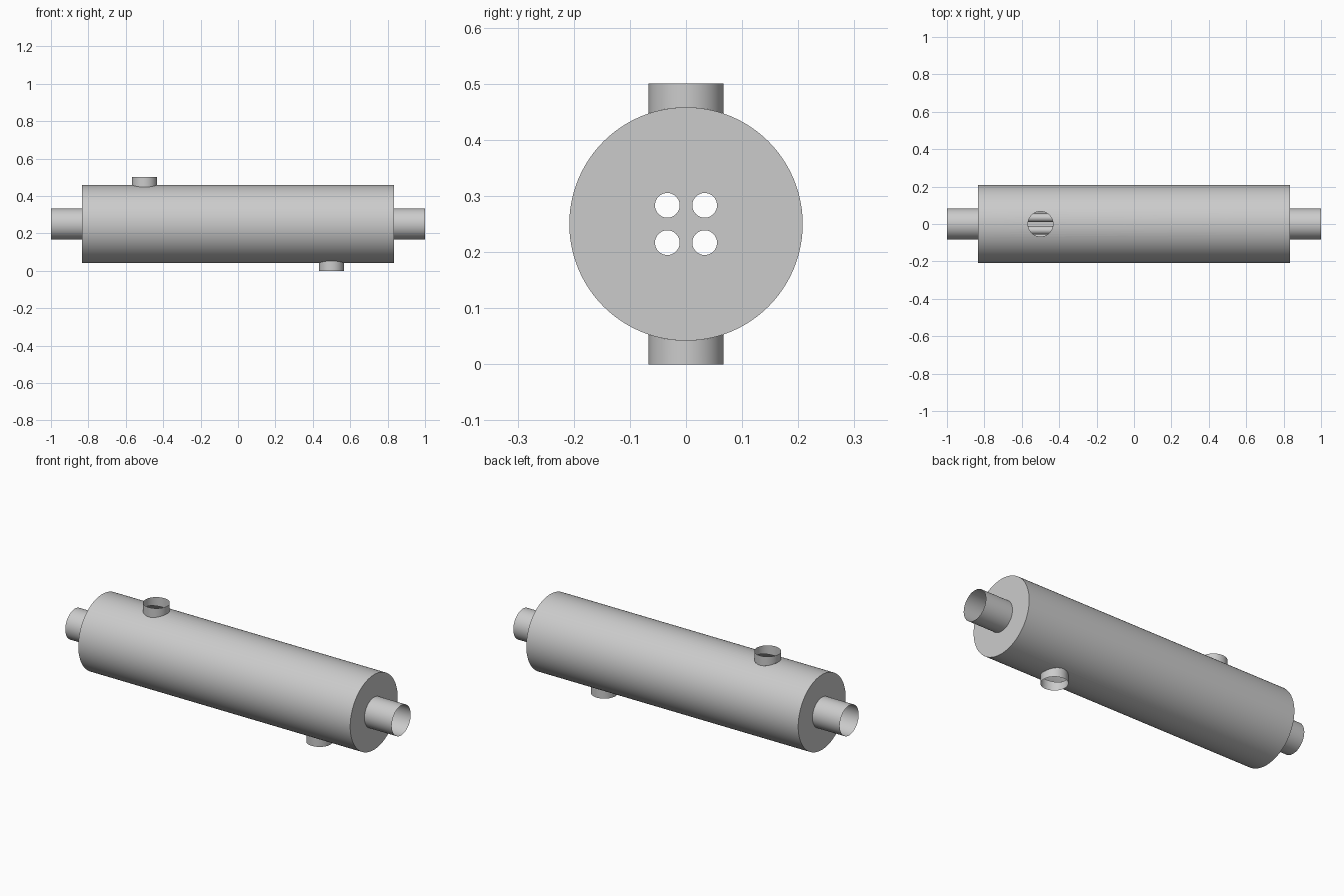
import bpy, bmesh, math
from mathutils import Matrix, Vector

cube = bpy.data.objects.get("Cube")
if cube:
    bpy.data.objects.remove(cube, do_unlink=True)

AXIS_Z = 0.25      # height of the shell axis
SHELL_R, SHELL_X = 0.208, 0.833
PIPE_R, PORT_R, PORT_X = 0.083, 0.067, 0.5
HOLE_R, HOLE_OFF = 0.022, 0.0333

steel = bpy.data.materials.new("grey steel")
steel.use_nodes = True
steel.diffuse_color = (0.6, 0.6, 0.6, 1)
steel.node_tree.nodes["Principled BSDF"].inputs["Base Color"].default_value = (0.6, 0.6, 0.6, 1)


def add_cylinder(bm, radius, start, end, caps=True, segments=96):
    """Cylinder between two points; returns its vertices."""
    start, end = Vector(start), Vector(end)
    axis = end - start
    turn = axis.to_track_quat('Z', 'Y').to_matrix().to_4x4()
    return bmesh.ops.create_cone(
        bm, cap_ends=caps, segments=segments, radius1=radius, radius2=radius,
        depth=axis.length, matrix=Matrix.Translation((start + end) / 2) @ turn)["verts"]


def make_object(name, bm):
    mesh = bpy.data.meshes.new(name)
    bm.to_mesh(mesh)
    bm.free()
    mesh.materials.append(steel)
    obj = bpy.data.objects.new(name, mesh)
    bpy.context.collection.objects.link(obj)
    return obj


def smooth(obj):
    bpy.ops.object.select_all(action='DESELECT')
    obj.select_set(True)
    bpy.context.view_layer.objects.active = obj
    bpy.ops.object.shade_smooth_by_angle(angle=math.radians(35))


# Shell body
bm = bmesh.new()
add_cylinder(bm, SHELL_R, (-SHELL_X, 0, AXIS_Z), (SHELL_X, 0, AXIS_Z))
shell = make_object("shell", bm)

# Drill for the four tube holes and the two port openings
bm = bmesh.new()
for sy in (-1, 1):
    for sz in (-1, 1):
        y, z = sy * HOLE_OFF, AXIS_Z + sz * HOLE_OFF
        add_cylinder(bm, HOLE_R, (-1, y, z), (1, y, z), segments=48)
for side in (-1, 1):
    add_cylinder(bm, PORT_R, (-side * PORT_X, 0, AXIS_Z + side * 0.12),
                 (-side * PORT_X, 0, AXIS_Z + side * 0.3), segments=64)
drill = make_object("drill", bm)
drill.hide_render = True

cut = shell.modifiers.new("openings", 'BOOLEAN')
cut.operation, cut.solver, cut.object = 'DIFFERENCE', 'EXACT', drill
bpy.context.view_layer.objects.active = shell
shell.select_set(True)
bpy.ops.object.modifier_apply(modifier=cut.name)
bpy.data.objects.remove(drill, do_unlink=True)

# Keep only the thin outer skin, so that the shell is hollow
bm = bmesh.new()
bm.from_mesh(shell.data)
inner = []
for face in bm.faces:
    on_end = all(abs(v.co.x) > SHELL_X - 0.001 for v in face.verts)
    on_side = all(math.hypot(v.co.y, v.co.z - AXIS_Z) > SHELL_R - 0.002 for v in face.verts)
    if not (on_end or on_side):
        inner.append(face)
bmesh.ops.delete(bm, geom=inner, context='FACES')
bm.to_mesh(shell.data)
bm.free()
smooth(shell)

# Open pipes on both ends
for name, side in (("left_end_pipe", 1), ("right_end_pipe", -1)):
    bm = bmesh.new()
    add_cylinder(bm, PIPE_R, (side * SHELL_X, 0, AXIS_Z), (side, 0, AXIS_Z), caps=False)
    smooth(make_object(name, bm))

# Open ports above and below, their inner rims fitted to the round shell
for name, side in (("top_port", 1), ("bottom_port", -1)):
    bm = bmesh.new()
    verts = add_cylinder(bm, PORT_R, (-side * PORT_X, 0, AXIS_Z),
                         (-side * PORT_X, 0, AXIS_Z + side * 0.25), caps=False, segments=64)
    for v in verts:
        if abs(v.co.z - AXIS_Z) < 0.01:
            v.co.z = AXIS_Z + side * math.sqrt(SHELL_R ** 2 - v.co.y ** 2)
    smooth(make_object(name, bm))
